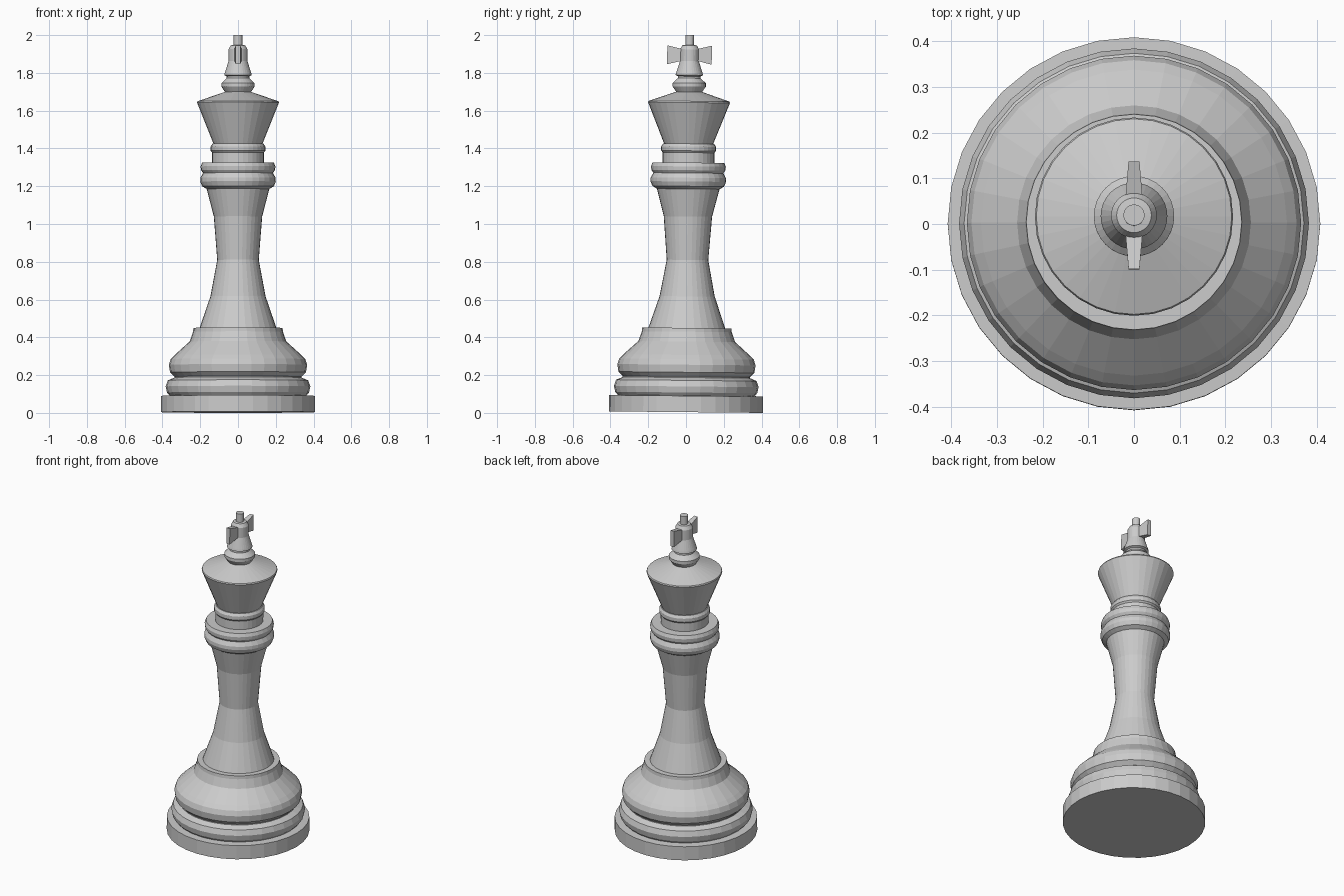
import bpy, bmesh
from math import sin, cos, pi

if "Cube" in bpy.data.objects:
    bpy.data.objects.remove(bpy.data.objects["Cube"])

TILT = -0.0098   # the whole piece leans very slightly towards +y
SIDES = 32


def finish(name, bm):
    bmesh.ops.recalc_face_normals(bm, faces=bm.faces[:])
    mesh = bpy.data.meshes.new(name)
    bm.to_mesh(mesh)
    bm.free()
    obj = bpy.data.objects.new(name, mesh)
    obj.rotation_euler.x = TILT
    bpy.context.collection.objects.link(obj)
    return obj


def turned(name, profile):
    """Closed solid turned from (radius, height) points, bottom to top."""
    bm = bmesh.new()
    rings = [[bm.verts.new((r * cos(2 * pi * i / SIDES), r * sin(2 * pi * i / SIDES), z))
              for i in range(SIDES)] for r, z in profile]
    for low, high in zip(rings, rings[1:]):
        for i in range(SIDES):
            j = (i + 1) % SIDES
            bm.faces.new((low[i], low[j], high[j], high[i]))
    bm.faces.new(rings[0][::-1])
    bm.faces.new(rings[-1])
    return finish(name, bm)


# Stepped foot: disc, thin ring, large bulge and lip
turned("foot", [(.408, .004), (.408, .09), (.362, .092), (.376, .108), (.383, .14),
                (.372, .172), (.337, .187), (.337, .192), (.36, .215), (.366, .255),
                (.356, .285), (.335, .307), (.256, .378), (.238, .43), (.236, .45),
                (.2, .45)])

# Waisted shaft
turned("shaft", [(.204, .448), (.146, .617), (.11, .81), (.128, 1.04), (.167, 1.19)])

# Double collar
turned("collar", [(.165, 1.185), (.19, 1.2), (.2, 1.225), (.199, 1.245), (.185, 1.27),
                  (.196, 1.285), (.198, 1.305), (.19, 1.325), (.135, 1.325)])

# Neck with a small ring
turned("neck", [(.137, 1.32), (.137, 1.378), (.145, 1.388), (.145, 1.41), (.135, 1.425)])

# Flared crown with a shallow conical top
turned("crown", [(.13, 1.425), (.217, 1.643), (.214, 1.65), (.068, 1.70)])

# Finial: bead, cone, hub and tip
turned("finial", [(.068, 1.698), (.088, 1.728), (.088, 1.746), (.06, 1.772), (.06, 1.782),
                  (.073, 1.788), (.07, 1.8), (.05, 1.862), (.05, 1.925), (.038, 1.946),
                  (.023, 1.948), (.023, 2.0)])

# Two cross arms that flare in height and taper in thickness
for side, name in ((-1, "front_cross_arm"), (1, "back_cross_arm")):
    bm = bmesh.new()
    bmesh.ops.create_cube(bm, size=2)
    for v in bm.verts:
        outer = v.co.y > 0
        v.co.x *= .012 if outer else .019
        v.co.z = 1.895 + v.co.z * (.05 if outer else .03)
        v.co.y = side * (.118 if outer else .035)
    finish(name, bm)
